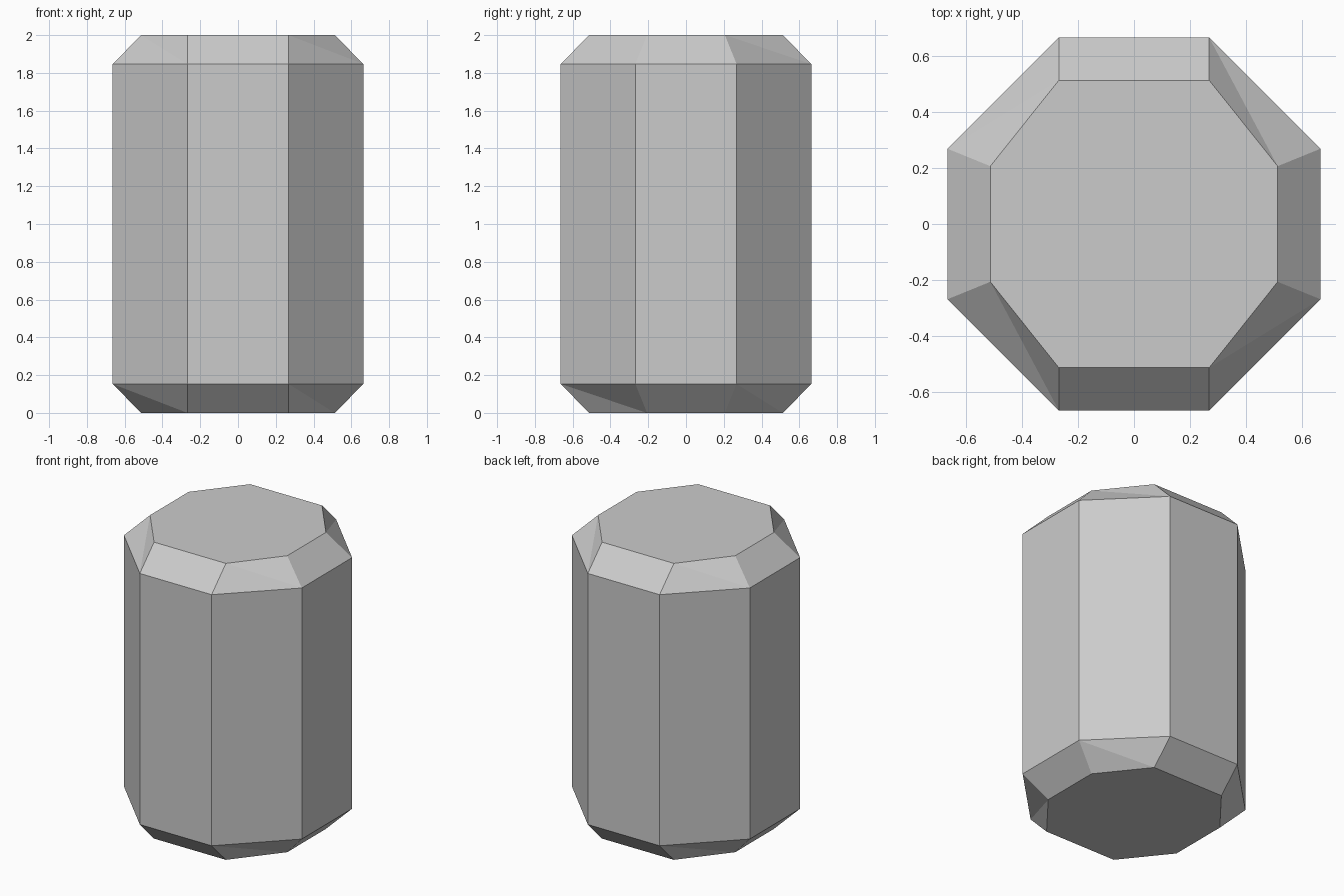
import bpy, bmesh

if "Cube" in bpy.data.objects:
    bpy.data.objects.remove(bpy.data.objects["Cube"])

R, A = 0.664, 0.268      # body half width and half flat
RI, AI = 0.512, 0.206    # cap inset
CH = 0.153               # chamfer height


def octagon(bm, front_half, side_x, side_half, front_y, z):
    """Counter-clockwise ring, one quarter mirrored around."""
    sx, sh, fh, fy = side_x, side_half, front_half, front_y
    pts = [(sx, -sh), (sx, sh), (fh, fy), (-fh, fy),
           (-sx, sh), (-sx, -sh), (-fh, -fy), (fh, -fy)]
    return [bm.verts.new((x, y, z)) for x, y in pts]


bm = bmesh.new()

# Rings from bottom to top; caps keep the full width of the front/back flats
base = octagon(bm, A, RI, AI, RI, 0)
low = octagon(bm, A, R, A, R, CH)
high = octagon(bm, A, R, A, R, 2 - CH)
top = octagon(bm, A, RI, AI, RI, 2)

for i in range(8):
    j = (i + 1) % 8
    # Straight sides
    bm.faces.new((low[i], low[j], high[j], high[i]))
    if i % 2 == 0:
        # Flat chamfers
        bm.faces.new((base[i], base[j], low[j], low[i]))
        bm.faces.new((high[i], high[j], top[j], top[i]))
    else:
        # Twisted corner chamfers, split along their diagonal
        bm.faces.new((base[i], base[j], low[i]))
        bm.faces.new((base[j], low[j], low[i]))
        bm.faces.new((high[i], high[j], top[i]))
        bm.faces.new((high[j], top[j], top[i]))

# End caps
bm.faces.new(top)
bm.faces.new(base[::-1])

mesh = bpy.data.meshes.new("barrel_body")
bm.to_mesh(mesh)
bm.free()
body = bpy.data.objects.new("barrel_body", mesh)
bpy.context.collection.objects.link(body)
